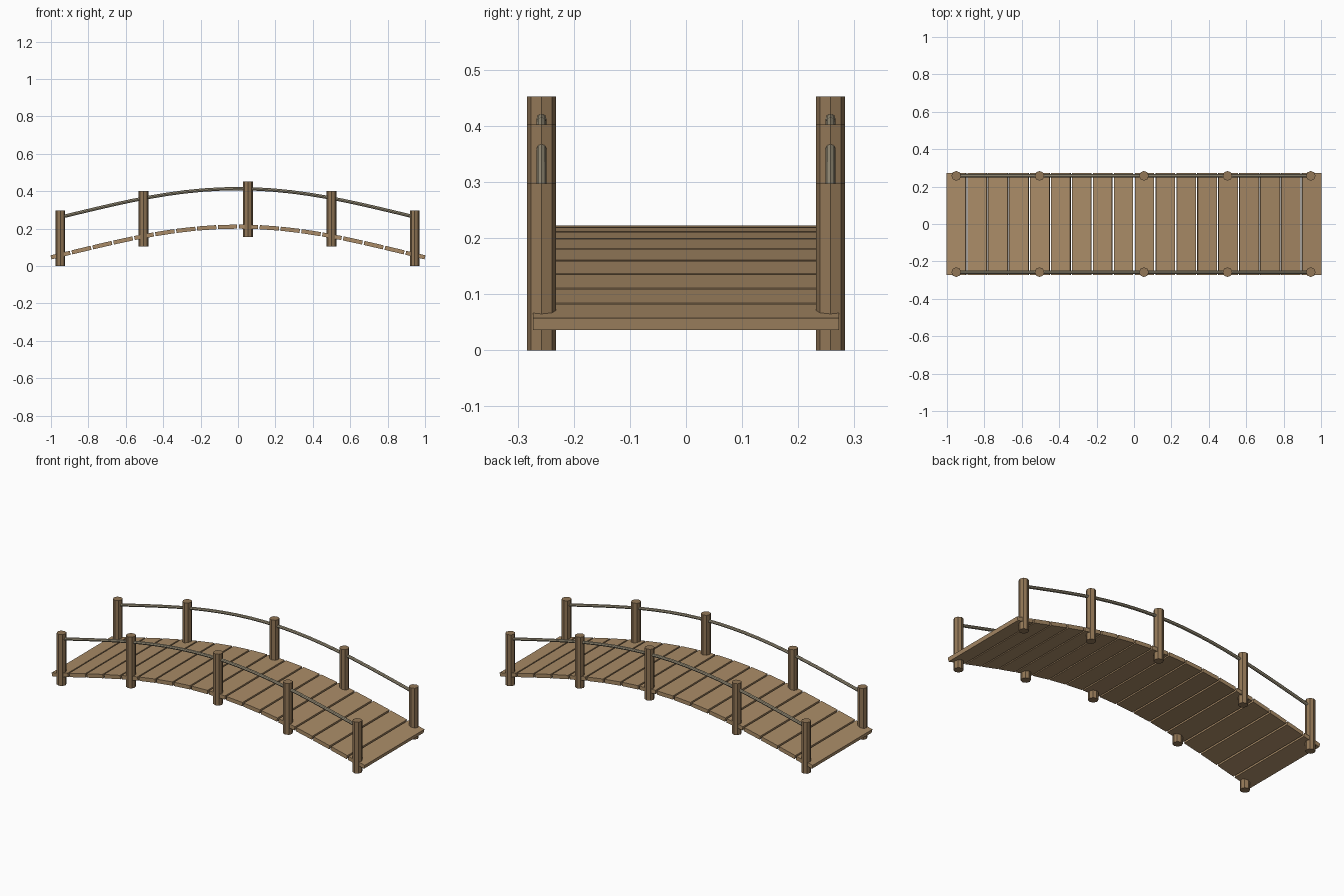
import bpy, bmesh, math
from mathutils import Matrix, Vector

if "Cube" in bpy.data.objects:
    bpy.data.objects.remove(bpy.data.objects["Cube"])


def deck_z(x):
    return 0.211 - 0.134 * (1 - math.cos(1.8 * x))


def material(name, rgb):
    m = bpy.data.materials.new(name)
    m.diffuse_color = (*rgb, 1)
    m.use_nodes = True
    m.node_tree.nodes["Principled BSDF"].inputs["Base Color"].default_value = m.diffuse_color
    return m


def finish(name, bm, mat):
    bmesh.ops.recalc_face_normals(bm, faces=bm.faces)
    me = bpy.data.meshes.new(name)
    bm.to_mesh(me)
    bm.free()
    me.materials.append(mat)
    ob = bpy.data.objects.new(name, me)
    bpy.context.collection.objects.link(ob)
    return ob


plank_mat = material("plank_wood", (0.40, 0.26, 0.135))
post_mat = material("post_wood", (0.29, 0.185, 0.095))
rail_mat = material("rope", (0.37, 0.32, 0.22))

# Deck planks, each tilted to follow the arch
COUNT, GAP, HALF_Y, THICK = 18, 0.009, 0.273, 0.022
pitch = (2 + GAP) / COUNT
width = pitch - GAP
for i in range(COUNT):
    x0 = -1 + i * pitch
    x1 = x0 + width
    z0, z1 = deck_z(x0), deck_z(x1)
    angle = math.atan2(z1 - z0, x1 - x0)
    bm = bmesh.new()
    bmesh.ops.create_cube(bm, size=1, matrix=(
        Matrix.Translation(((x0 + x1) / 2, 0, (z0 + z1) / 2))
        @ Matrix.Rotation(-angle, 4, 'Y')
        @ Matrix.Diagonal((math.hypot(width, z1 - z0), 2 * HALF_Y, THICK, 1))))
    finish(f"plank_{i + 1}", bm, plank_mat)

# Posts and handrails on both sides
POSTS = [(-0.95, 0.0), (-0.505, 0.105), (0.053, 0.155), (0.5, 0.105), (0.945, 0.0)]
POST_H, POST_R, RAIL_R, SIDE_Y = 0.297, 0.026, 0.009, 0.2575
SEG, SIDES = 20, 8
for label, y in (("front", -SIDE_Y), ("back", SIDE_Y)):
    for n, (x, base) in enumerate(POSTS):
        bm = bmesh.new()
        bmesh.ops.create_cone(bm, cap_ends=True, segments=8, radius1=POST_R,
                              radius2=POST_R, depth=POST_H,
                              matrix=Matrix.Translation((x, y, base + POST_H / 2)))
        finish(f"{label}_post_{n + 1}", bm, post_mat)

    # Handrail: ring sections swept along the arch
    bm = bmesh.new()
    rings = []
    for s in range(SEG + 1):
        x = -0.95 + 1.895 * s / SEG
        slope = -0.134 * 1.8 * math.sin(1.8 * x)
        up = Vector((-slope, 0, 1)).normalized()
        centre = Vector((x, y, deck_z(x) + 0.203))
        ring = []
        for k in range(SIDES):
            a = 2 * math.pi * k / SIDES
            ring.append(bm.verts.new(centre + up * (RAIL_R * math.sin(a))
                                     + Vector((0, RAIL_R * math.cos(a), 0))))
        rings.append(ring)
    for a, b in zip(rings, rings[1:]):
        for k in range(SIDES):
            j = (k + 1) % SIDES
            bm.faces.new((a[k], a[j], b[j], b[k]))
    bm.faces.new(rings[0])
    bm.faces.new(rings[-1])
    finish(f"{label}_handrail", bm, rail_mat)
